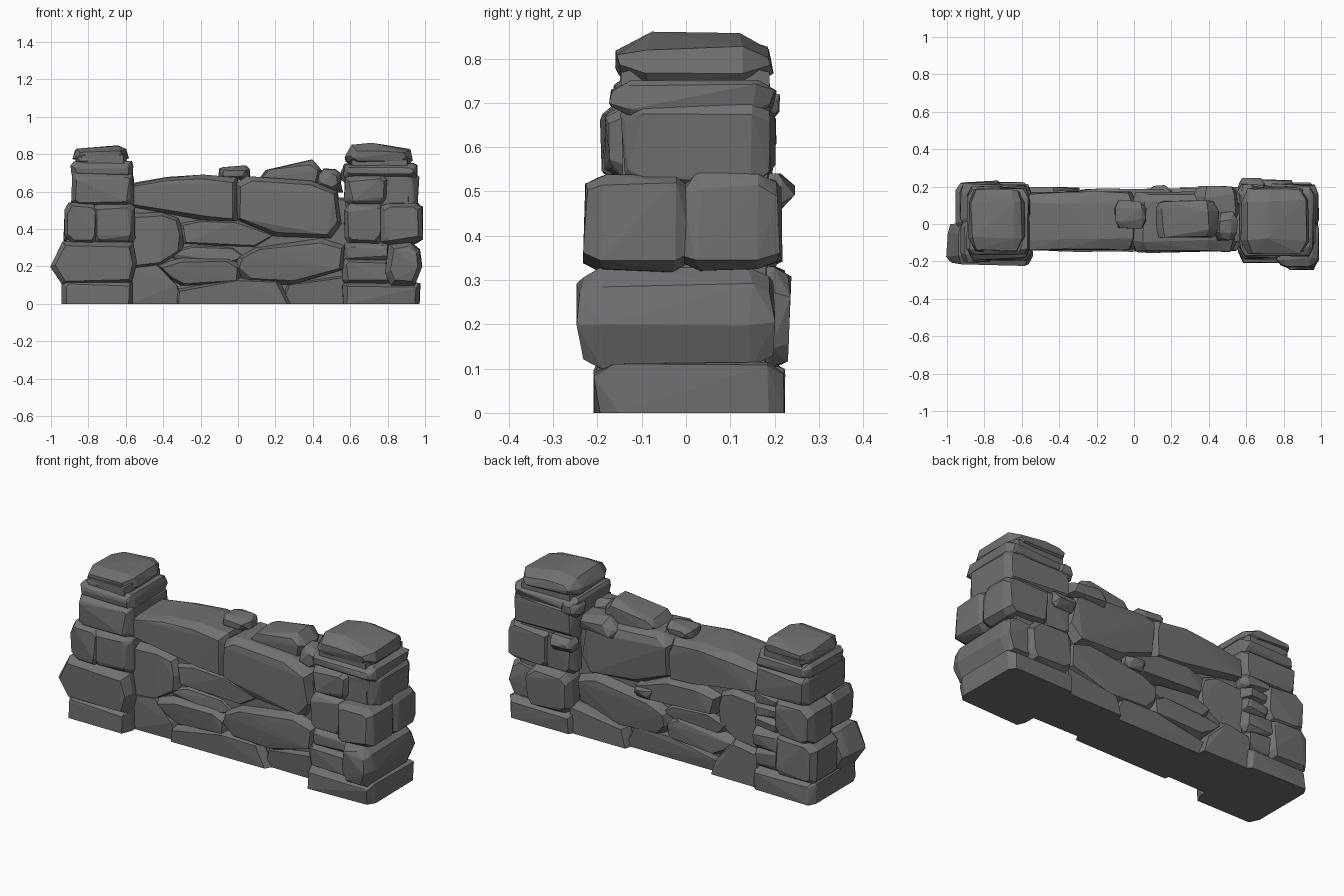
import bpy, bmesh, random

if "Cube" in bpy.data.objects:
    bpy.data.objects.remove(bpy.data.objects["Cube"])

random.seed(11)
stone_grey = bpy.data.materials.new("stone_grey")
stone_grey.diffuse_color = (0.165, 0.165, 0.17, 1)
stone_grey.use_nodes = True
stone_grey.node_tree.nodes["Principled BSDF"].inputs["Base Color"].default_value = stone_grey.diffuse_color


def stone(name, outline, y0, y1, inset=0.022, depth=0.045, jitter=0.006):
    """Faceted stone: front outline (x, z) swept from y0 to y1, narrowed at both ends."""
    xs, zs = [p[0] for p in outline], [p[1] for p in outline]
    cx, cz = (min(xs) + max(xs)) / 2, (min(zs) + max(zs)) / 2
    hx, hz = (max(xs) - min(xs)) / 2, (max(zs) - min(zs)) / 2
    depth = min(depth, (y1 - y0) * 0.3)
    bm = bmesh.new()
    for y, d in ((y0, inset), (y0 + depth, 0), (y1 - depth, 0), (y1, inset)):
        for x, z in outline:
            px = cx + (x - cx) * max(0.4, 1 - d / hx)
            pz = cz + (z - cz) * max(0.4, 1 - d / hz)
            j = [random.uniform(-jitter, jitter) for _ in range(3)]
            # end faces lean a little so they break into facets
            py = y + j[1] * 1.6
            pz = 0 if z == 0 else max(0, pz + j[2])
            bm.verts.new((px + j[0], py, pz))
    bmesh.ops.convex_hull(bm, input=bm.verts[:])
    bmesh.ops.delete(bm, geom=[v for v in bm.verts if not v.link_faces], context='VERTS')
    bmesh.ops.dissolve_limit(bm, angle_limit=0.04, verts=bm.verts[:], edges=bm.edges[:])
    bmesh.ops.recalc_face_normals(bm, faces=bm.faces[:])
    mesh = bpy.data.meshes.new(name)
    bm.to_mesh(mesh)
    bm.free()
    mesh.materials.append(stone_grey)
    bpy.context.collection.objects.link(bpy.data.objects.new(name, mesh))


def block(name, x0, x1, y0, y1, z0, z1, cut=0.025, inset=0.022, depth=0.04):
    """Roughly square stone with randomly clipped corners."""
    c = lambda: random.uniform(0.5, 1.2) * min(cut, (x1 - x0) * 0.3, (z1 - z0) * 0.3)
    if z0 == 0:
        low = [(x0, 0), (x1, 0)]
    else:
        low = [(x0, z0 + c()), (x0 + c(), z0), (x1 - c(), z0), (x1, z0 + c())]
    top = [(x1, z1 - c()), (x1 - c(), z1), (x0 + c(), z1), (x0, z1 - c())]
    stone(name, low + top, y0, y1, inset, depth)


# Wall: bottom course
stone("wall_base_left", [(-.6, 0), (-.6, .2), (-.43, .22), (-.32, .1), (-.28, 0)], -.125, .19, .015)
stone("wall_base_middle", [(-.33, 0), (-.33, .07), (0, .135), (.22, .13), (.28, 0)], -.14, .16, .015)
stone("wall_base_right", [(.23, 0), (.26, .1), (.4, .13), (.6, .16), (.6, 0)], -.11, .19, .015)

# Wall: middle courses
stone("wall_left_block", [(-.58, .48), (-.4, .49), (-.32, .46), (-.29, .37), (-.3, .28),
                          (-.42, .2), (-.58, .18)], -.135, .16)
stone("wall_low_wedge", [(-.43, .2), (-.3, .245), (-.05, .25), (.02, .2), (.01, .11),
                         (-.3, .09), (-.38, .14)], -.14, .17)
stone("wall_low_slab", [(-.38, .27), (-.25, .33), (-.02, .31), (.05, .24), (-.05, .2), (-.32, .2)],
      -.105, .16)
stone("wall_middle_slab", [(-.32, .43), (-.2, .46), (0, .45), (.2, .37), (.1, .29), (-.3, .32)],
      -.115, .18)
stone("wall_right_block", [(0, .25), (.1, .305), (.45, .35), (.57, .31), (.56, .18), (.3, .1),
                           (.05, .11), (-.01, .18)], -.145, .18)
stone("wall_core", [(-.6, 0), (.6, 0), (.6, .57), (-.6, .57)], -.09, .125, .01)

# Wall: top course and loose capping stones
stone("wall_top_left", [(-.58, .64), (-.38, .675), (-.18, .69), (-.01, .67), (.01, .6), (0, .43),
                        (-.15, .44), (-.33, .48), (-.58, .52)], -.135, .165, .025, .05)
stone("wall_top_right", [(-.01, .64), (.05, .685), (.4, .66), (.53, .6), (.56, .42), (.5, .345),
                         (.2, .365), (-.01, .45)], -.14, .165, .025, .05)
stone("capping_slab", [(.11, .67), (.15, .72), (.4, .77), (.45, .71), (.43, .64), (.13, .63)], -.07, .12)
stone("capping_back_slab", [(.32, .64), (.38, .69), (.54, .67), (.56, .6), (.33, .58)], .02, .195)
block("capping_pebble", -.1, .06, -.02, .12, .66, .735, .04)
block("corner_pebble", .43, .55, -.08, .06, .6, .72, .04)
block("back_pebble", .08, .2, .12, .2, .31, .38)

# Left pillar
block("left_pillar_base", -.94, -.56, -.2, .22, 0, .125, .015)
stone("left_pillar_front_block", [(-.94, .335), (-.56, .325), (-.545, .22), (-.565, .11), (-.94, .1),
                                  (-1, .2)], -.215, .0)
block("left_pillar_back_block", -.95, -.7, -.03, .225, .11, .34, .04)
block("left_pillar_back_pebble_low", -.74, -.56, .03, .2, .11, .24)
block("left_pillar_back_pebble_mid", -.74, -.55, .02, .21, .22, .34)
block("left_pillar_outer_stone", -.93, -.74, -.2, .02, .32, .54, .04)
block("left_pillar_inner_stone", -.78, -.55, -.19, .04, .32, .54, .03)
block("left_pillar_back_stone", -.93, -.68, -.01, .21, .32, .54, .04)
for i, z in enumerate((.33, .4, .47)):
    block(f"left_pillar_back_chip_{i + 1}", -.72, -.55, .04, .2, z, z + .085)
block("left_pillar_upper_block", -.89, -.56, -.185, .195, .52, .7, .02)
block("left_pillar_slab", -.89, -.56, -.165, .185, .67, .76, .02)
block("left_pillar_low_cap", -.87, -.62, -.14, .17, .74, .8, .02)
stone("left_pillar_cap", [(-.88, .775), (-.87, .825), (-.64, .85), (-.6, .83), (-.585, .78), (-.63, .76)],
      -.14, .185, .03, .07)
stone("left_pillar_core", [(-.88, 0), (-.6, 0), (-.6, .8), (-.85, .8)], -.15, .17, .01)

# Right pillar
block("right_pillar_base", .56, .97, -.2, .22, 0, .115, .015)
stone("right_pillar_side_block", [(.79, .17), (.82, .1), (.95, .1), (.99, .2), (.97, .29), (.92, .33),
                                  (.81, .32)], -.238, .195, .025, .05)
block("right_pillar_back_block", .58, .86, .02, .23, .1, .33, .05)
block("right_pillar_chip_low", .56, .82, -.18, .05, .1, .24)
block("right_pillar_chip_high", .57, .82, -.165, .05, .22, .33)
block("right_pillar_front_stone", .76, .985, -.225, .01, .32, .54, .035)
block("right_pillar_back_stone", .72, .985, -.01, .21, .32, .54, .035)
block("right_pillar_inner_stone", .57, .79, -.18, .03, .32, .54, .035)
block("right_pillar_inner_back_stone", .57, .76, .0, .2, .32, .54, .035)
block("right_pillar_back_pebble", .56, .7, .14, .24, .46, .535)
block("right_pillar_upper_block", .57, .965, -.14, .195, .52, .7, .02)
block("right_pillar_upper_front_chip", .57, .8, -.175, .05, .53, .69, .03)
block("right_pillar_slab", .565, .955, -.165, .195, .67, .75, .015)
block("right_pillar_inner_chip", .55, .66, .08, .205, .65, .735)
stone("right_pillar_cap", [(.58, .76), (.57, .79), (.61, .845), (.72, .855), (.92, .825), (.93, .77),
                           (.9, .73), (.62, .73)], -.155, .19, .035, .07)
stone("right_pillar_core", [(.6, 0), (.93, 0), (.91, .78), (.6, .78)], -.14, .18, .01)
